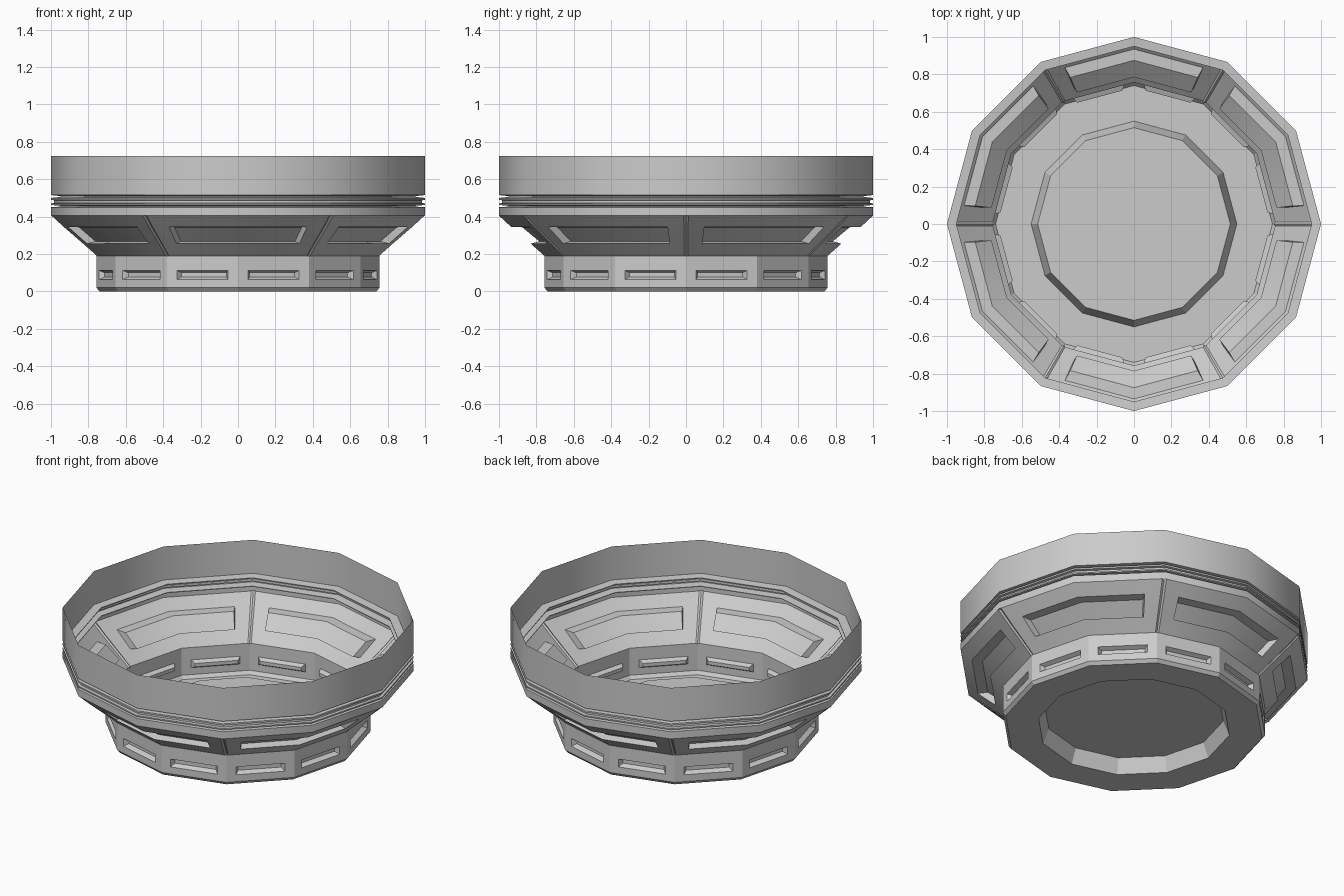
import bpy
import bmesh
from math import pi, cos, sin, floor, radians
from mathutils import Vector

SIDES = 12

if "Cube" in bpy.data.objects:
    bpy.data.objects.remove(bpy.data.objects["Cube"])

grey = bpy.data.materials.new("plain_grey")
grey.use_nodes = True
colour = (0.6, 0.6, 0.6, 1)
grey.diffuse_color = colour
grey.node_tree.nodes["Principled BSDF"].inputs["Base Color"].default_value = colour


def point(u, r, z):
    """Point on a twelve-sided ring; u counts sides, with its fraction along a side."""
    k = floor(u + 1e-6)
    a, b = (Vector((r * cos(2 * pi * i / SIDES), r * sin(2 * pi * i / SIDES), z))
            for i in (k, k + 1))
    return a.lerp(b, u - k)


def quad(bm, *corners):
    bm.faces.new([bm.verts.new(c) for c in corners])


def patch(bm, us, rows):
    """Grid of quads facing outward; rows are (radius, height) from top to bottom."""
    for u0, u1 in zip(us, us[1:]):
        for a, b in zip(rows, rows[1:]):
            quad(bm, point(u0, *a), point(u0, *b), point(u1, *b), point(u1, *a))


def recessed_patch(bm, us, rows, first, last, sink, du, groove=0.0):
    """Wall section whose middle cells, from column first to last, sink inward."""
    def wall(i, row):
        r, z = row
        return point(us[i], r - (groove if i in (0, len(us) - 1) else 0), z)

    for i in range(len(us) - 1):
        for j in range(len(rows) - 1):
            if not (j == 1 and first <= i < last):
                quad(bm, wall(i, rows[j]), wall(i, rows[j + 1]),
                     wall(i + 1, rows[j + 1]), wall(i + 1, rows[j]))
    # Outer lip and sunken floor of the recess
    inner_us = us[first:last + 1]
    inner_us[0] += du
    inner_us[-1] -= du
    patch(bm, inner_us, sink)
    for row, inner, flip in ((rows[1], sink[0], False), (rows[2], sink[1], True)):
        for n in range(len(inner_us) - 1):
            a, b = us[first + n], us[first + n + 1]
            c, d = inner_us[n], inner_us[n + 1]
            ring = [point(a, *row), point(c, *inner), point(d, *inner), point(b, *row)]
            quad(bm, *(reversed(ring) if flip else ring))
    for outer, inner, flip in ((us[first], inner_us[0], False), (us[last], inner_us[-1], True)):
        ring = [point(outer, *rows[1]), point(outer, *rows[2]),
                point(inner, *sink[1]), point(inner, *sink[0])]
        quad(bm, *(reversed(ring) if flip else ring))


def finish(name, bm, angle):
    bmesh.ops.remove_doubles(bm, verts=bm.verts, dist=0.0005)
    mesh = bpy.data.meshes.new(name)
    bm.to_mesh(mesh)
    bm.free()
    mesh.materials.append(grey)
    obj = bpy.data.objects.new(name, mesh)
    bpy.context.collection.objects.link(obj)
    bpy.ops.object.select_all(action="DESELECT")
    obj.select_set(True)
    bpy.context.view_layer.objects.active = obj
    bpy.ops.object.shade_smooth_by_angle(angle=radians(angle))


all_sides = list(range(SIDES + 1))

# Tall upper rim
bm = bmesh.new()
patch(bm, all_sides, [(1, 0.725), (1, 0.515)])
finish("upper_rim", bm, 35)

# Grooved trim below the rim
bm = bmesh.new()
patch(bm, all_sides, [(1, 0.515), (0.95, 0.51), (0.95, 0.505), (1, 0.5), (1, 0.49),
                      (0.985, 0.487), (0.985, 0.473), (1, 0.47), (1, 0.462),
                      (0.95, 0.458), (0.95, 0.454), (1, 0.45), (1, 0.405)])
finish("trim_bands", bm, 35)

# Sloping wall: six sections, each with a sunken panel folded over a corner
bm = bmesh.new()
slope = [(1, 0.405), (0.935, 0.345), (0.83, 0.255), (0.757, 0.19)]
panel = [(0.875, 0.343), (0.785, 0.268)]
for s in range(0, SIDES, 2):
    columns = [s, s + 0.025, s + 0.21, s + 1, s + 1.79, s + 1.975, s + 2]
    recessed_patch(bm, columns, slope, 2, 4, panel, 0.012, groove=0.012)
finish("panelled_wall", bm, 25)

# Upright base wall with one slot on each side
bm = bmesh.new()
base = [(0.757, 0.19), (0.757, 0.112), (0.757, 0.063), (0.757, 0.02)]
slot = [(0.73, 0.1), (0.73, 0.078)]
for s in range(SIDES):
    recessed_patch(bm, [s, s + 0.14, s + 0.86, s + 1], base, 1, 2, slot, 0.03)
finish("slotted_base", bm, 20)

# Floor with chamfered edge and raised middle
bm = bmesh.new()
patch(bm, all_sides, [(0.757, 0.02), (0.74, 0), (0.55, 0), (0.515, 0.09)])
quad(bm, *[point(k, 0.515, 0.09) for k in reversed(range(SIDES))])
finish("floor", bm, 20)
